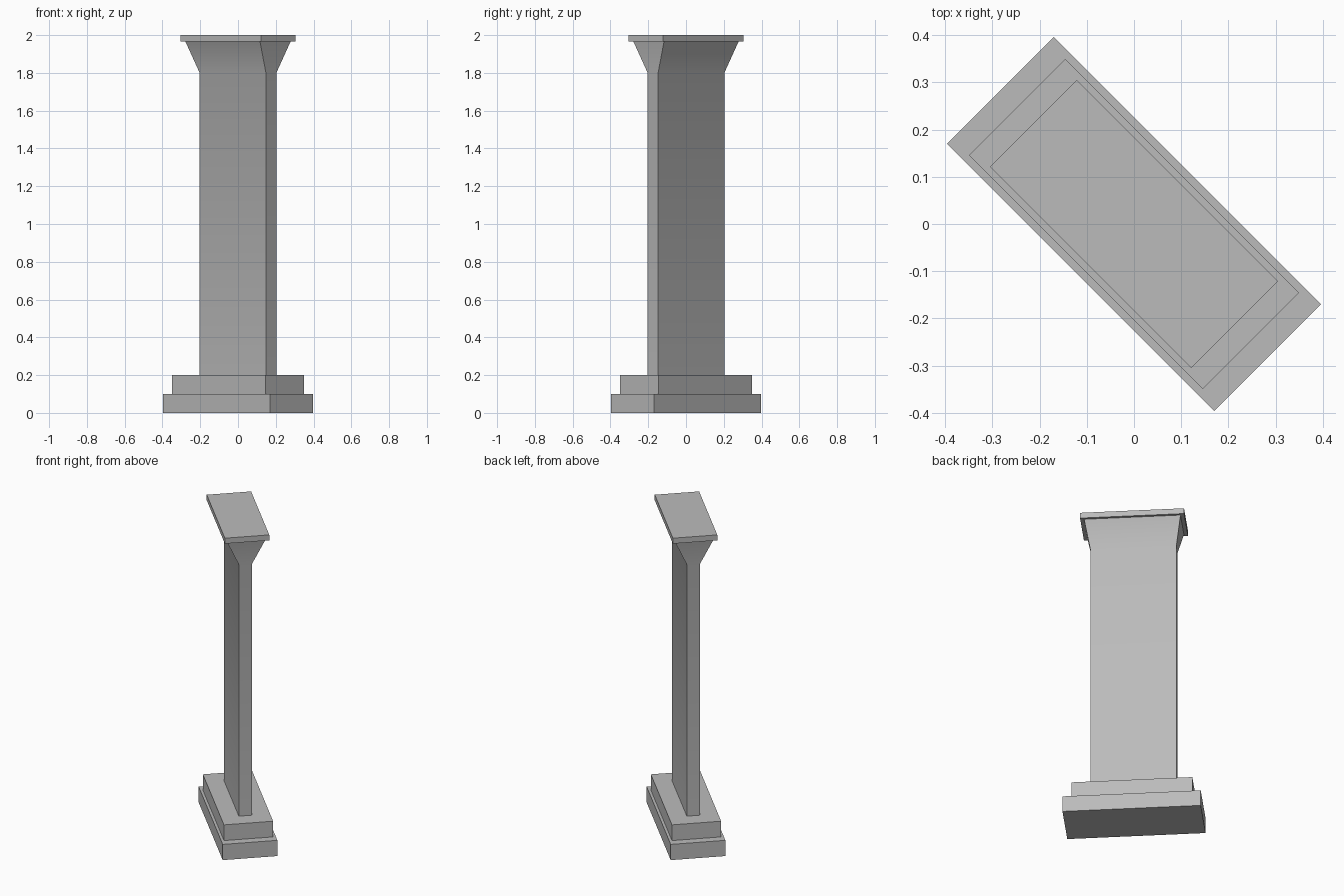
import bpy
import bmesh
import math

# Remove the default cube
cube = bpy.data.objects.get("Cube")
if cube:
    bpy.data.objects.remove(cube, do_unlink=True)

# Single stone colour
stone = bpy.data.materials.new("grey_stone")
stone.use_nodes = True
GREY = (0.5, 0.5, 0.5, 1.0)
stone.diffuse_color = GREY
stone.node_tree.nodes["Principled BSDF"].inputs["Base Color"].default_value = GREY


def stacked_block(name, sections):
    """Closed block through rectangles given as (z, half length, half depth)."""
    bm = bmesh.new()
    rings = []
    for z, hx, hy in sections:
        corners = [(-hx, -hy), (hx, -hy), (hx, hy), (-hx, hy)]
        rings.append([bm.verts.new((x, y, z)) for x, y in corners])
    for low, high in zip(rings, rings[1:]):
        for i in range(4):
            j = (i + 1) % 4
            bm.faces.new((low[i], low[j], high[j], high[i]))
    bm.faces.new(reversed(rings[0]))
    bm.faces.new(rings[-1])
    mesh = bpy.data.meshes.new(name)
    bm.to_mesh(mesh)
    bm.free()
    mesh.materials.append(stone)
    obj = bpy.data.objects.new(name, mesh)
    bpy.context.collection.objects.link(obj)
    # The whole pillar stands diagonally
    obj.rotation_euler.z = math.radians(-45)
    return obj


# Two-step base
stacked_block("base_plinth", [(0, 0.4, 0.16), (0.1, 0.4, 0.16)])
stacked_block("base_step", [(0.1, 0.35, 0.144), (0.2, 0.35, 0.144)])

# Slab shaft with a flared neck
shaft = stacked_block("shaft", [(0.2, 0.248, 0.039), (1.8, 0.248, 0.039),
                                (1.965, 0.279, 0.114)])

# Flat cap
stacked_block("cap_slab", [(1.965, 0.301, 0.13), (2.0, 0.301, 0.13)])

# Soft shading where the shaft turns into the flare
bpy.ops.object.select_all(action='DESELECT')
shaft.select_set(True)
bpy.context.view_layer.objects.active = shaft
bpy.ops.object.shade_smooth_by_angle(angle=math.radians(30))
